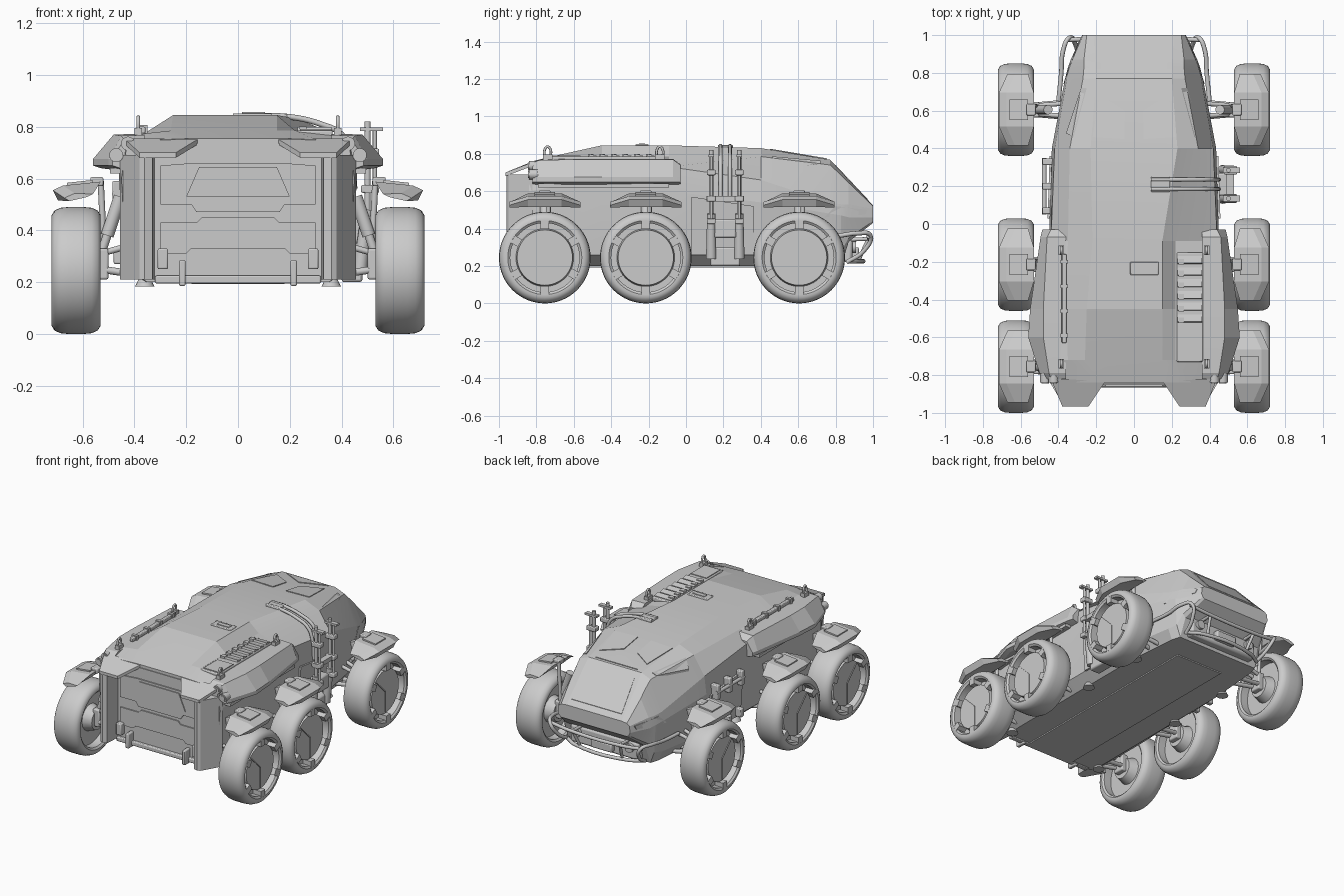
import bpy, bmesh, math
from mathutils import Vector, Matrix
from mathutils.bvhtree import BVHTree

if "Cube" in bpy.data.objects:
    bpy.data.objects.remove(bpy.data.objects["Cube"])


def make(name, verts, faces, angle=30):
    me = bpy.data.meshes.new(name)
    me.from_pydata([tuple(v) for v in verts], [], faces)
    bm = bmesh.new()
    bm.from_mesh(me)
    bmesh.ops.recalc_face_normals(bm, faces=bm.faces)
    bm.to_mesh(me)
    bm.free()
    me.shade_smooth()
    me.set_sharp_from_angle(angle=math.radians(angle))
    ob = bpy.data.objects.new(name, me)
    bpy.context.collection.objects.link(ob)
    return ob


def loft(name, rings, closed=False, angle=30):
    n, m = len(rings[0]), len(rings)
    verts = [p for r in rings for p in r]
    faces = [(i * n + j, i * n + (j + 1) % n, (i + 1) % m * n + (j + 1) % n, (i + 1) % m * n + j)
             for i in range(m if closed else m - 1) for j in range(n)]
    if not closed:
        faces += [tuple(range(n)), tuple(range((m - 1) * n, m * n))]
    return make(name, verts, faces, angle)


def prism(name, pts, vec):
    return loft(name, [pts, [Vector(p) + Vector(vec) for p in pts]], angle=15)


def box(name, c, size, rot=None, bevel=0.0):
    x, y, z = (v / 2 for v in size)
    pts = [Vector(p) for p in ((-x, -y, -z), (x, -y, -z), (x, y, -z), (-x, y, -z))]
    pts += [p + Vector((0, 0, 2 * z)) for p in pts]
    if rot:
        pts = [rot @ p for p in pts]
    pts = [p + Vector(c) for p in pts]
    ob = loft(name, [pts[:4], pts[4:]], angle=15)
    if bevel:
        b = ob.modifiers.new("bevel", 'BEVEL')
        b.width, b.segments = bevel, 2
    return ob


def rod(name, a, b, r, r2=None, n=16):
    a, b = Vector(a), Vector(b)
    q = (b - a).to_track_quat('Z', 'Y')
    ring = [q @ Vector((math.cos(2 * math.pi * k / n), math.sin(2 * math.pi * k / n), 0)) for k in range(n)]
    return loft(name, [[a + v * r for v in ring], [b + v * (r2 or r) for v in ring]], angle=40)


def tube(name, pts, r):
    cu = bpy.data.curves.new(name, 'CURVE')
    cu.dimensions, cu.bevel_depth, cu.bevel_resolution = '3D', r, 2
    cu.use_fill_caps = True
    sp = cu.splines.new('BEZIER')
    sp.bezier_points.add(len(pts) - 1)
    for bp, p in zip(sp.bezier_points, pts):
        bp.co = p
        bp.handle_left_type = bp.handle_right_type = 'AUTO'
    sp.resolution_u = 5
    ob = bpy.data.objects.new(name, cu)
    bpy.context.collection.objects.link(ob)
    return ob


def revolve_x(name, prof, c, s, n=64):
    rings = [[(c[0] + s * x, c[1] + r * math.cos(2 * math.pi * k / n), c[2] + r * math.sin(2 * math.pi * k / n))
              for x, r in prof] for k in range(n)]
    return loft(name, rings, closed=True, angle=35)


# Hull: y, then half-section (x, z) from belly to roof
stations = [
    (-.84, .35, .2, .43, .25, .45, .60, .43, .72, .30, .75, .17, .755),
    (-.72, .36, .2, .44, .26, .46, .62, .45, .76, .35, .775, .26, .785),
    (-.45, .36, .2, .44, .26, .46, .62, .45, .765, .36, .775, .25, .845),
    (-.09, .36, .2, .43, .26, .45, .60, .44, .73, .35, .78, .22, .845),
    (.40, .36, .2, .42, .27, .435, .54, .42, .66, .34, .785, .23, .83),
    (.77, .33, .2, .36, .27, .365, .48, .355, .54, .27, .74, .20, .768),
    (.83, .31, .2, .34, .28, .35, .47, .34, .53, .265, .685, .205, .705),
    (.87, .30, .33, .32, .35, .335, .46, .325, .53, .265, .645, .205, .66),
    (1.0, .25, .43, .265, .44, .275, .46, .27, .505, .25, .52, .21, .525)]
rings = []
for y, *p in stations:
    left = list(zip(p[::2], p[1::2]))
    right = list(left)
    if -.8 < y < 0:  # lowered vent deck on the right
        right[4:] = [(.22, .785), (.15, left[5][1])]
    rings.append([(x, y, z) for x, z in right] + [(-x, y, z) for x, z in reversed(left)])
hull = loft("hull", rings, angle=8)
tree = BVHTree.FromPolygons([v.co.copy() for v in hull.data.vertices], [tuple(p.vertices) for p in hull.data.polygons])


def plate(name, pts, axis, t=.005):
    """Thin panel laid on the hull; axis points out of the surface."""
    d = Vector(axis)
    low = [(tree.ray_cast(Vector(p) + d * 2, -d)[0] or Vector(p)) for p in pts]
    return loft(name, [[p - d * .01 for p in low], [p + d * t for p in low]], angle=15)


up = (0, 0, 1)
# Cockpit glazing and roof panels
plate("brow_window", [(-.16, .755, 0), (.16, .755, 0), (0, .66, 0)], up)
for s in (1, -1):
    plate("cockpit_window", [(s * .05, .45, 0), (s * .05, .60, 0), (s * .18, .68, 0), (s * .22, .46, 0)], up)
    plate("cockpit_side_window", [(s * .25, .72, 0), (s * .28, .72, 0), (s * .36, .48, 0), (s * .32, .46, 0)], up)
    plate("nose_side_panel", [(0, .74, .46), (0, .96, .475), (0, .97, .50), (0, .80, .52)], (s, 0, 0))
    plate("hull_side_door", [(0, .03, .26), (0, .36, .26), (0, .36, .52), (0, .03, .57)], (s, 0, 0), .012)
plate("hood_panel", [(-.17, .80, 0), (.17, .80, 0), (.19, .97, 0), (-.19, .97, 0)], up, .003)
box("roof_hatch", (.055, -.235, .842), (.15, .07, .02), bevel=.005)
box("roof_hatch_handle", (.06, -.235, .85), (.09, .03, .012))

for s in (1, -1):
    # Side sponsons over the rear wheels
    rings = []
    for y, xo, xt, zt in ((-.82, .485, .44, .75), (-.79, .50, .45, .765), (-.60, .56, .48, .77), (-.45, .55, .48, .77),
                          (-.07, .495, .46, .77), (-.03, .485, .44, .74)):
        rings.append([(s * x, y, z) for x, z in ((.38, .62), (xo - .03, .64), (xo, .65), (xo, .675), (xt, zt), (.36, zt + .003))])
    loft("sponson", rings, angle=8)
    box("sponson_lower_rail", (s * .475, -.44, .63), (.04, .7, .02))

    # Rear corner columns, roof fins and lamps
    prism("rear_column", [(s * x, y, .21) for x, y in ((.32, -.82), (.33, -.95), (.36, -.96), (.38, -.95), (.455, -.82))], (0, 0, .48))
    fin = ((.15, -.83, .755), (.24, -.965, .70), (.38, -.965, .70), (.44, -.82, .755))
    prism("rear_roof_fin", [(s * x, y, z) for x, y, z in fin], (0, 0, -.02))
    for x, z in ((.425, .735), (.47, .69)):
        rod("rear_lamp", (s * x, -.79, z), (s * x, -.84, z), .027)
        rod("rear_lamp_lens", (s * x, -.83, z), (s * x, -.845, z), .019)
    # Door latches, tow hooks, jack feet
    box("door_latch", (s * .29, -.86, .29), (.04, .05, .08), bevel=.006)
    box("tow_hook", (s * .215, -.865, .235), (.025, .07, .10), bevel=.006)
    for y in (-.78, -.02, .45):
        rod("jack_foot", (s * .36, y, .215), (s * .36, y, .183), .022, .038)
    # Lifting eyes
    for y in (-.74, -.14):
        box("lifting_eye_base", (s * .385, y, .78), (.03, .05, .03))
        tube("lifting_eye", [(s * .385, y - .016, .785), (s * .385, y - .016, .82), (s * .385, y, .838),
                             (s * .385, y + .016, .82), (s * .385, y + .016, .785)], .007)

# Rear door, stepped in three bands
door = [(-.33, .22), (.33, .22), (.33, .66), (.22, .69), (.18, .735), (-.18, .735), (-.22, .69), (-.33, .66)]
prism("rear_door", [(x, -.83, z) for x, z in door], (0, -.015, 0))
mid = [(-.3, .31), (-.2, .31), (-.18, .33), (.18, .33), (.2, .31), (.3, .31), (.3, .43), (.16, .43), (.14, .45), (-.14, .45), (-.16, .43), (-.3, .43)]
prism("rear_door_mid_panel", [(x, -.84, z) for x, z in mid], (0, -.013, 0))
prism("rear_door_upper_panel", [(x, -.84, z) for x, z in ((-.3, .5), (-.18, .5), (-.16, .47), (.16, .47), (.18, .5), (.3, .5), (.3, .65),
                                                          (.17, .66), (-.17, .66), (-.3, .65))], (0, -.013, 0))
prism("rear_door_window", [(x, -.84, z) for x, z in ((-.2, .53), (.2, .53), (.15, .645), (-.15, .645))], (0, -.019, 0))
box("rear_sill", (0, -.845, .21), (.64, .04, .03), bevel=.006)
box("belly_pan", (0, -.1, .2), (.36, 1.5, .016))

# Roof vents on the right, roof rail on the left
box("vent_base", (.295, -.44, .772), (.14, .58, .028), bevel=.006)
for i in range(6):
    y = -.19 - .062 * i
    box("vent_slat", (.295, y, .786), (.13, .04, .018), Matrix.Rotation(-.25, 3, 'X'))
    box("vent_block", (.25, y - .01, .792), (.03, .03, .016))
box("vent_cover", (.30, -.64, .785), (.12, .15, .012))
box("roof_rail", (-.37, -.395, .787), (.025, .47, .026), bevel=.005)
for i in range(4):
    box("roof_rail_clamp", (-.37, -.2 - .13 * i, .79), (.04, .02, .034))

# Wheels, fenders and suspension
tire = [(-.085, .185), (-.095, .198), (-.095, .213), (-.083, .232), (-.06, .242), (-.03, .245),
        (.03, .245), (.06, .242), (.083, .232), (.095, .213), (.095, .198), (.085, .185)]
for s in (1, -1):
    for wy in (-.755, -.215, .605):
        c = Vector((s * .625, wy, .245))
        revolve_x("tire", tire, c, s)
        rod("rim_plate", c + Vector((-s * .03, 0, 0)), c + Vector((s * .03, 0, 0)), .19, n=48)
        rod("hub_cap", c + Vector((s * .02, 0, 0)), c + Vector((s * .07, 0, 0)), .156, .148, n=48)
        a = c + Vector((s * .071, 0, 0))
        box("hub_groove_rib", a + Vector((0, 0, -.07)), (.008, .006, .14))
        box("hub_groove_rib", a + Vector((0, -.05, .05)), (.008, .14, .006), Matrix.Rotation(-math.pi / 4, 3, 'X'))
        for k in range(6):
            rot = Matrix.Rotation(k * math.pi / 3, 3, 'X')
            box("rim_lug", c + rot @ Vector((s * .065, 0, .175)), (.06, .045, .044), rot)
        rod("wheel_hub", c - Vector((s * .09, 0, 0)), c, .07, .10)
        # Suspension arms, strut and fender bracket
        box("axle_block", (s * .525, wy, .27), (.05, .08, .12), bevel=.008)
        for dy in (-.035, .035):
            rod("lower_arm", (s * .33, wy + dy * 1.2, .22), (s * .53, wy + dy * .7, .25), .014)
            rod("upper_arm", (s * .35, wy + dy, .36), (s * .53, wy + dy * .6, .31), .012)
        rod("damper", (s * .535, wy, .29), (s * .475, wy, .47), .017)
        rod("damper_sleeve", (s * .505, wy, .38), (s * .455, wy, .53), .025)
        rod("fender_bracket", (s * .515, wy + .02, .28), (s * .53, wy + .02, .59), .012)
        box("fender_mount", (s * .545, wy, .588), (.05, .06, .035), bevel=.006)
        rings = []
        for t, zi, zo, xi, xo, h in ((-.19, .54, .525, .56, .67, .012), (-.09, .588, .555, .53, .715, .04),
                                     (.09, .588, .555, .53, .715, .04), (.19, .54, .525, .56, .67, .012)):
            sec = ((xi, zi), (xo - .04, zo + .018), (xo, zo), (xo - .02, zo - h), (xi + .025, zi - h))
            rings.append([(s * x, wy + t, z) for x, z in sec])
        loft("fender", rings, angle=10)
        box("fender_top_pad", (s * .61, wy, .583), (.10, .11, .012), Matrix.Rotation(s * .11, 3, 'Y'))

# Right side mast rack with roof arm
box("mast_base", (.44, .21, .25), (.08, .16, .10), bevel=.01)
for y, x in ((.135, .50), (.285, .50)):
    rod("mast_actuator", (x - .03, y, .24), (x, y, .48), .028, .022)
    rod("mast_pole", (x, y, .40), (x, y, .82), .012)
    rod("mast_pole", (x + .028, y, .45), (x + .028, y, .79), .008)
    box("mast_top", (x + .015, y, .79), (.09, .03, .014))
    for z in (.44, .56, .70):
        box("mast_clamp", (x + .01, y, z), (.07, .045, .03), bevel=.005)
box("mast_crossbar", (.51, .21, .56), (.04, .20, .03))
box("mast_bracket", (.47, .21, .40), (.07, .12, .10), bevel=.01)
arm = ((.09, .842), (.20, .838), (.32, .81), (.40, .77), (.435, .70), (.45, .56))
for y in (.185, .235):
    tube("roof_arm", [(x, y, z) for x, z in arm], .011)
box("roof_arm_pad", (.14, .21, .838), (.10, .08, .02), bevel=.005)

# Left side door hinges
for y in (.07, .20, .33):
    box("side_door_hinge", (-.455, y, .54), (.06, .035, .10), bevel=.006)
    box("side_door_hinge", (-.45, y, .30), (.06, .035, .06), bevel=.006)
rod("side_door_bar", (-.475, .05, .54), (-.475, .35, .54), .012)

# Nose: intake slot, chin block, lamps and tube bumper
box("nose_slot", (0, .99, .48), (.44, .014, .03))
box("chin_block", (0, .855, .28), (.52, .07, .12), bevel=.015)
box("chin_winch", (0, .90, .27), (.16, .05, .06), bevel=.01)
for s in (1, -1):
    rod("nose_lamp", (s * .2, .86, .30), (s * .2, .91, .30), .03)
    tube("bumper_side_loop", [(s * .40, .65, .36), (s * .385, .80, .36), (s * .375, .92, .375), (s * .345, .985, .365),
                              (s * .31, .95, .28), (s * .29, .86, .22)], .012)
    rod("bumper_stay", (s * .18, .86, .34), (s * .18, .975, .345), .010)
    rod("bumper_post", (s * .18, .975, .345), (s * .16, .92, .225), .010)
tube("bumper_upper_rail", [(-.35, .975, .36), (-.2, .98, .345), (.2, .98, .345), (.35, .975, .36)], .012)
tube("bumper_lower_rail", [(-.29, .87, .225), (-.2, .92, .225), (.2, .92, .225), (.29, .87, .225)], .012)
